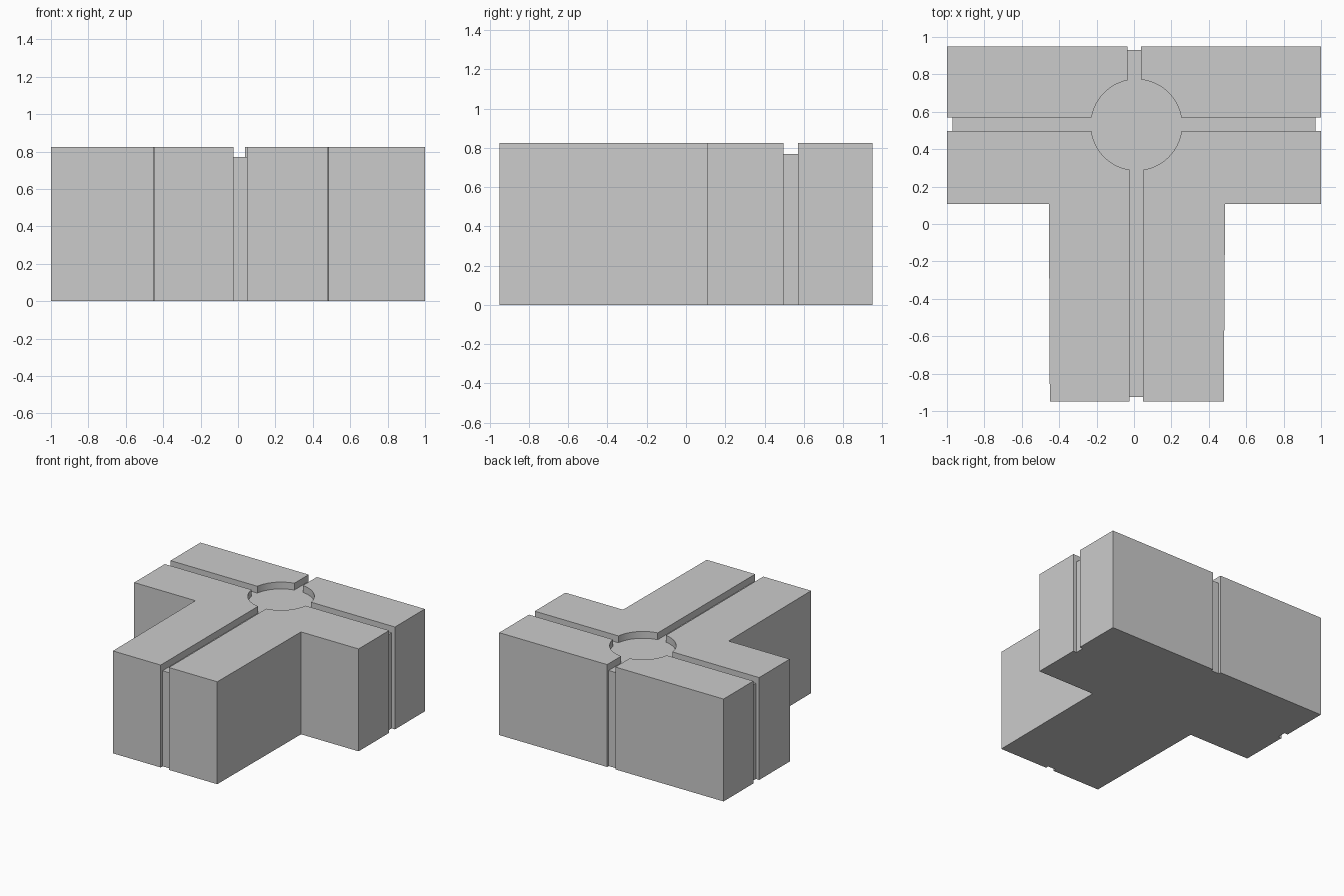
import bpy, bmesh, math
from mathutils import Vector

if "Cube" in bpy.data.objects:
    bpy.data.objects.remove(bpy.data.objects["Cube"])

HEIGHT, FLOOR = 0.825, 0.77          # block top and channel floor
CX, CY, RADIUS = 0.013, 0.53, 0.243  # round recess


def prism(name, points, direction):
    """Extrude a closed planar outline along a direction."""
    bm = bmesh.new()
    face = bm.faces.new([bm.verts.new(p) for p in points])
    ext = bmesh.ops.extrude_face_region(bm, geom=[face])
    verts = [g for g in ext["geom"] if isinstance(g, bmesh.types.BMVert)]
    bmesh.ops.translate(bm, verts=verts, vec=Vector(direction))
    bmesh.ops.recalc_face_normals(bm, faces=bm.faces)
    mesh = bpy.data.meshes.new(name)
    bm.to_mesh(mesh)
    bm.free()
    obj = bpy.data.objects.new(name, mesh)
    bpy.context.collection.objects.link(obj)
    return obj


def channel_profile(inner, wall, outer):
    """L-shaped section: top channel plus a shallow slot down the end wall."""
    return [(inner, FLOOR), (wall, FLOOR), (wall, -0.1),
            (outer, -0.1), (outer, 1.0), (inner, 1.0)]


# T-shaped block
outline = [(-1, 0.95), (-1, 0.107), (-0.455, 0.107), (-0.45, -0.95),
           (0.48, -0.95), (0.487, 0.107), (1, 0.107), (1, 0.95)]
block = prism("tee_block", [(x, y, 0) for x, y in outline], (0, 0, HEIGHT))

# Round recess cutter
ring = [(CX + RADIUS * math.cos(2 * math.pi * i / 64),
         CY + RADIUS * math.sin(2 * math.pi * i / 64), FLOOR) for i in range(64)]
cutters = [prism("recess_cutter", ring, (0, 0, 0.3))]

# Front and back channel cutters
for name, x, wall, outer in (("front_channel_cutter", -0.024, -0.926, -1.1),
                             ("back_channel_cutter", -0.035, 0.93, 1.1)):
    pts = [(x, y, z) for y, z in channel_profile(CY, wall, outer)]
    cutters.append(prism(name, pts, (0.073, 0, 0)))

# Left and right channel cutters
for name, s in (("left_channel_cutter", -1), ("right_channel_cutter", 1)):
    pts = [(x, 0.497, z) for x, z in channel_profile(CX, s * 0.97, s * 1.1)]
    cutters.append(prism(name, pts, (0, 0.073, 0)))

# Carve the block, then discard the cutters
bpy.context.view_layer.objects.active = block
block.select_set(True)
for cutter in cutters:
    cutter.hide_render = True
    mod = block.modifiers.new(cutter.name, "BOOLEAN")
    mod.operation, mod.solver, mod.object = "DIFFERENCE", "EXACT", cutter
    bpy.ops.object.modifier_apply(modifier=mod.name)
    bpy.data.objects.remove(cutter)
bpy.ops.object.shade_smooth_by_angle(angle=math.radians(30))
